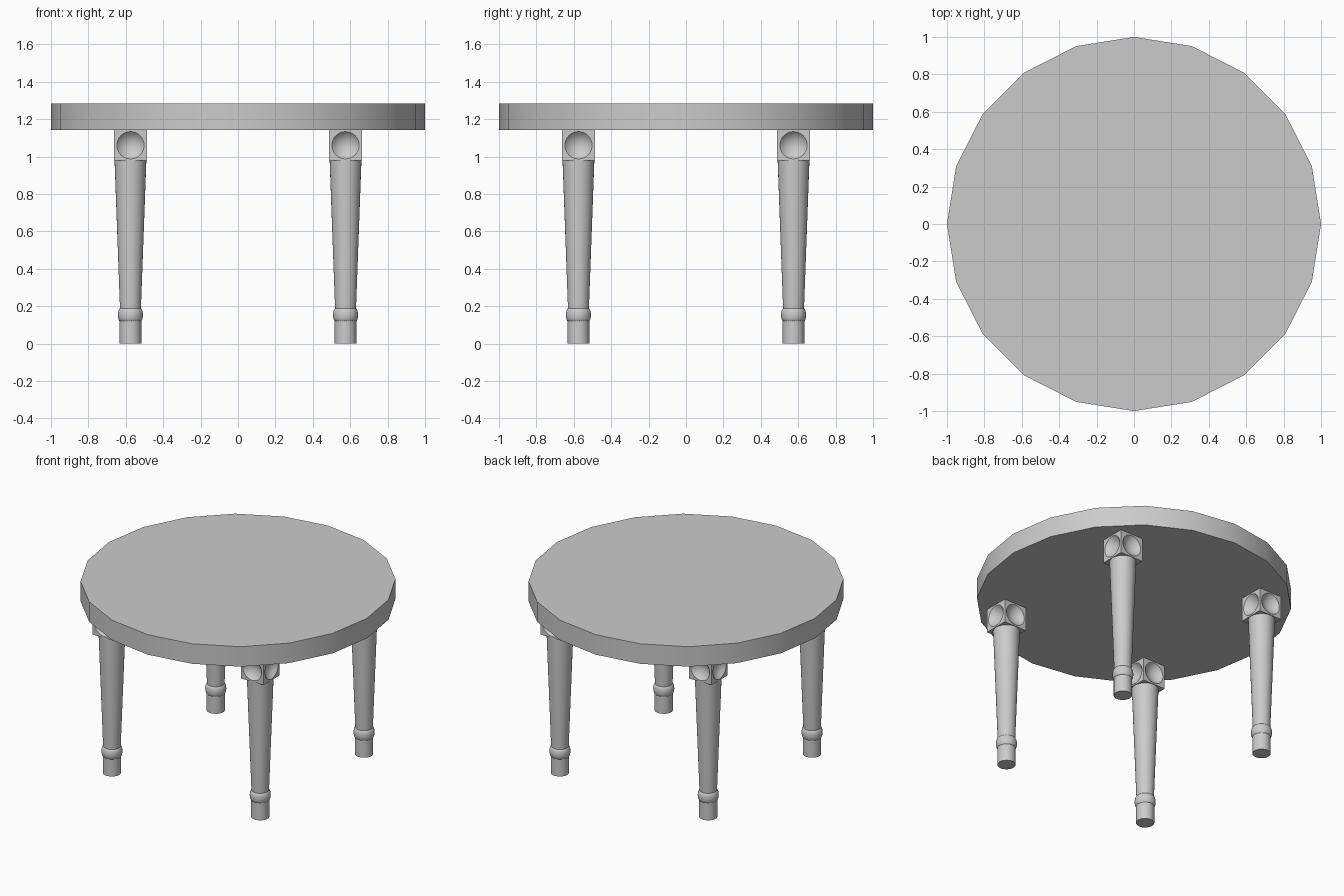
import bpy, bmesh
from math import sin, cos, pi, radians, sqrt
from mathutils import Matrix, Vector

if "Cube" in bpy.data.objects:
    bpy.data.objects.remove(bpy.data.objects["Cube"])

TOP_Z, UNDER_Z, BLOCK_Z = 1.283, 1.143, 0.978
LEG = 0.575      # leg offset from centre on both axes
HALF = 0.088     # half width of the leg block


def finish(bm, name):
    """Turn a bmesh into a mesh, smooth except at sharp edges."""
    bmesh.ops.remove_doubles(bm, verts=bm.verts, dist=1e-5)
    bmesh.ops.recalc_face_normals(bm, faces=bm.faces)
    mesh = bpy.data.meshes.new(name)
    bm.to_mesh(mesh)
    bm.free()
    mesh.shade_smooth()
    mesh.set_sharp_from_angle(angle=radians(30))
    return mesh


def place(name, mesh, location=(0, 0, 0)):
    obj = bpy.data.objects.new(name, mesh)
    obj.location = location
    bpy.context.collection.objects.link(obj)


def lathe(profile, sides, name):
    """Spin a closed-ended (radius, z) profile around z."""
    bm = bmesh.new()
    rings = [[bm.verts.new((r * cos(2 * pi * i / sides), r * sin(2 * pi * i / sides), z))
              for i in range(sides)] for r, z in profile]
    for a, b in zip(rings, rings[1:]):
        for i in range(sides):
            j = (i + 1) % sides
            bm.faces.new((a[i], a[j], b[j], b[i]))
    bm.faces.new(rings[0])
    bm.faces.new(rings[-1])
    return finish(bm, name)


def dimpled_block(name, radius=0.073, depth=0.036, seg=32, steps=6):
    """Block with a round hollow in each of its four sides."""
    bm = bmesh.new()
    mid, half_h = (UNDER_Z + BLOCK_Z) / 2, (UNDER_Z - BLOCK_Z) / 2
    ball = (radius ** 2 + depth ** 2) / (2 * depth)
    for k in range(4):
        turn = Matrix.Rotation(k * pi / 2, 3, 'Z')
        angles = [2 * pi * i / seg for i in range(seg)]

        def vert(x, y, z):
            return bm.verts.new(turn @ Vector((x, y, mid + z)))

        # square border, then circles going down into the hollow
        rings = [[vert(HALF * cos(a) / max(abs(cos(a)), abs(sin(a))), -HALF,
                       half_h * sin(a) / max(abs(cos(a)), abs(sin(a)))) for a in angles]]
        for s in range(steps):
            r = radius * (1 - s / steps)
            sink = sqrt(ball ** 2 - r ** 2) - (ball - depth)
            rings.append([vert(r * cos(a), -HALF + sink, r * sin(a)) for a in angles])
        for a, b in zip(rings, rings[1:]):
            for i in range(seg):
                j = (i + 1) % seg
                bm.faces.new((a[i], a[j], b[j], b[i]))
        centre = vert(0, -HALF + depth, 0)
        for i in range(seg):
            bm.faces.new((rings[-1][i], rings[-1][(i + 1) % seg], centre))
    # close top and bottom
    bmesh.ops.remove_doubles(bm, verts=bm.verts, dist=1e-5)
    bmesh.ops.holes_fill(bm, edges=[e for e in bm.edges if e.is_boundary], sides=0)
    return finish(bm, name)


# Round top with twenty sides
place("table_top", lathe([(1, UNDER_Z), (1, TOP_Z)], 20, "table_top"))

# Turned leg: foot, rounded collar, tapered shaft
collar = [(0.055 + 0.012 * sin(pi * t / 8), 0.153 - 0.034 * cos(pi * t / 8)) for t in range(1, 8)]
profile = [(0.058, 0), (0.058, 0.12)] + collar + [(0.056, 0.188), (0.085, BLOCK_Z)]
leg_mesh = lathe(profile, 32, "leg")
block_mesh = dimpled_block("leg_block")

for fy, sy in (("front", -1), ("back", 1)):
    for fx, sx in (("left", -1), ("right", 1)):
        spot = (sx * LEG, sy * LEG, 0)
        place(f"{fy}_{fx}_leg", leg_mesh, spot)
        place(f"{fy}_{fx}_leg_block", block_mesh, spot)
